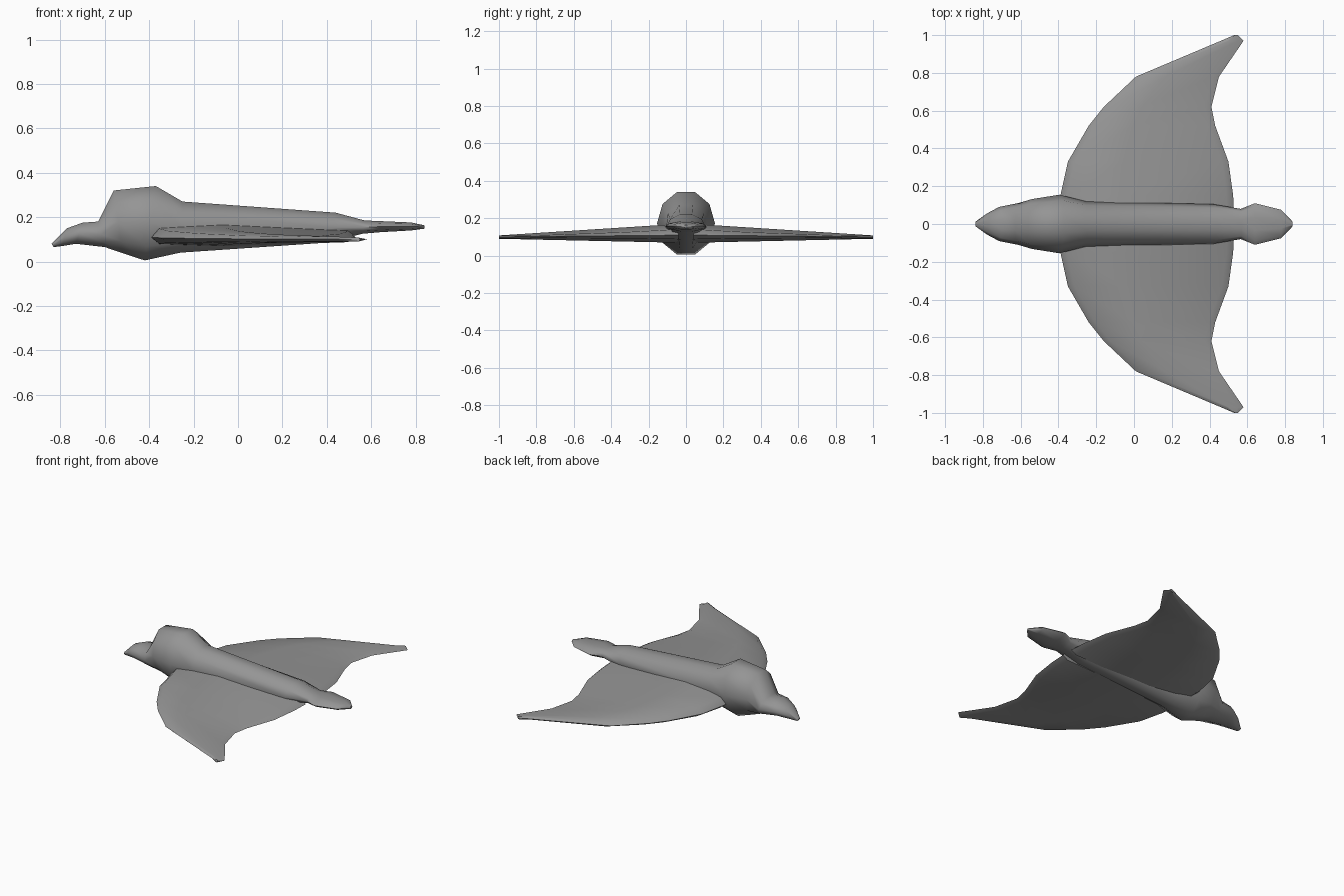
import bpy
import bmesh
from math import cos, sin, pi, radians

cube = bpy.data.objects.get("Cube")
if cube:
    bpy.data.objects.remove(cube, do_unlink=True)

grey = bpy.data.materials.new("plain grey")
grey.use_nodes = True
COLOUR = (0.3, 0.3, 0.3, 1)
grey.diffuse_color = COLOUR
grey.node_tree.nodes["Principled BSDF"].inputs["Base Color"].default_value = COLOUR


def loft(name, rings):
    """Skin a list of equal-length closed rings and cap both ends."""
    bm = bmesh.new()
    loops = [[bm.verts.new(p) for p in ring] for ring in rings]
    n = len(loops[0])
    for a, b in zip(loops, loops[1:]):
        for i in range(n):
            j = (i + 1) % n
            bm.faces.new((a[i], a[j], b[j], b[i]))
    bm.faces.new(loops[0])
    bm.faces.new(loops[-1])
    bmesh.ops.recalc_face_normals(bm, faces=bm.faces)
    mesh = bpy.data.meshes.new(name)
    bm.to_mesh(mesh)
    bm.free()
    mesh.materials.append(grey)
    obj = bpy.data.objects.new(name, mesh)
    bpy.context.collection.objects.link(obj)
    bpy.ops.object.select_all(action="DESELECT")
    obj.select_set(True)
    bpy.context.view_layer.objects.active = obj
    bpy.ops.object.shade_smooth_by_angle(angle=radians(60))
    return obj


# Body from beak to tail: x at top, x at bottom, top z, bottom z, half width
BODY = [
    (-.84, -.83, .08, .065, .015),
    (-.77, -.79, .15, .07, .055),
    (-.70, -.73, .175, .08, .09),
    (-.63, -.60, .18, .065, .11),
    (-.56, -.52, .32, .038, .132),
    (-.37, -.42, .34, .005, .155),
    (-.25, -.26, .27, .04, .12),
    (.44, .40, .22, .085, .105),
    (.57, .56, .185, .125, .08),
    (.64, .64, .182, .132, .11),
    (.78, .78, .176, .14, .075),
    (.84, .84, .163, .148, .012),
]
SIDES = 10


def body_ring(x_top, x_low, top, low, half):
    ring = []
    for i in range(SIDES):
        a = 2 * pi * i / SIDES
        up = sin(a) / sin(2 * pi / 5)
        ring.append(((x_top + x_low) / 2 + up * (x_top - x_low) / 2,
                     half * cos(a),
                     (top + low) / 2 + up * (top - low) / 2))
    return ring


loft("body", [body_ring(*s) for s in BODY])

# Wing from root to tip: y, leading x, trailing x
WING = [
    (.04, -.39, .53), (.15, -.39, .525), (.33, -.35, .50), (.52, -.24, .43),
    (.62, -.16, .41), (.78, .01, .45), (.97, .46, .58), (1.0, .53, .55),
]


def wing_ring(side, y, lead, trail):
    top = .172 - .064 * y
    low = .068 + .022 * y
    mid = .11 - .01 * y
    span = trail - lead
    edge = min(.035, span * .25)
    # Rounded leading edge, crowned top, thin trailing edge, flat underside
    section = [(lead, mid), (lead + edge, top - .015 * span),
               (lead + span * .35, top), (trail - edge, top - .03 * span),
               (trail, mid), (trail - edge, low + .02 * span),
               (lead + span * .35, low), (lead + edge, low + .01 * span)]
    return [(x, side * y, z) for x, z in section]


for name, side in (("left_wing", 1), ("right_wing", -1)):
    loft(name, [wing_ring(side, *s) for s in WING])
